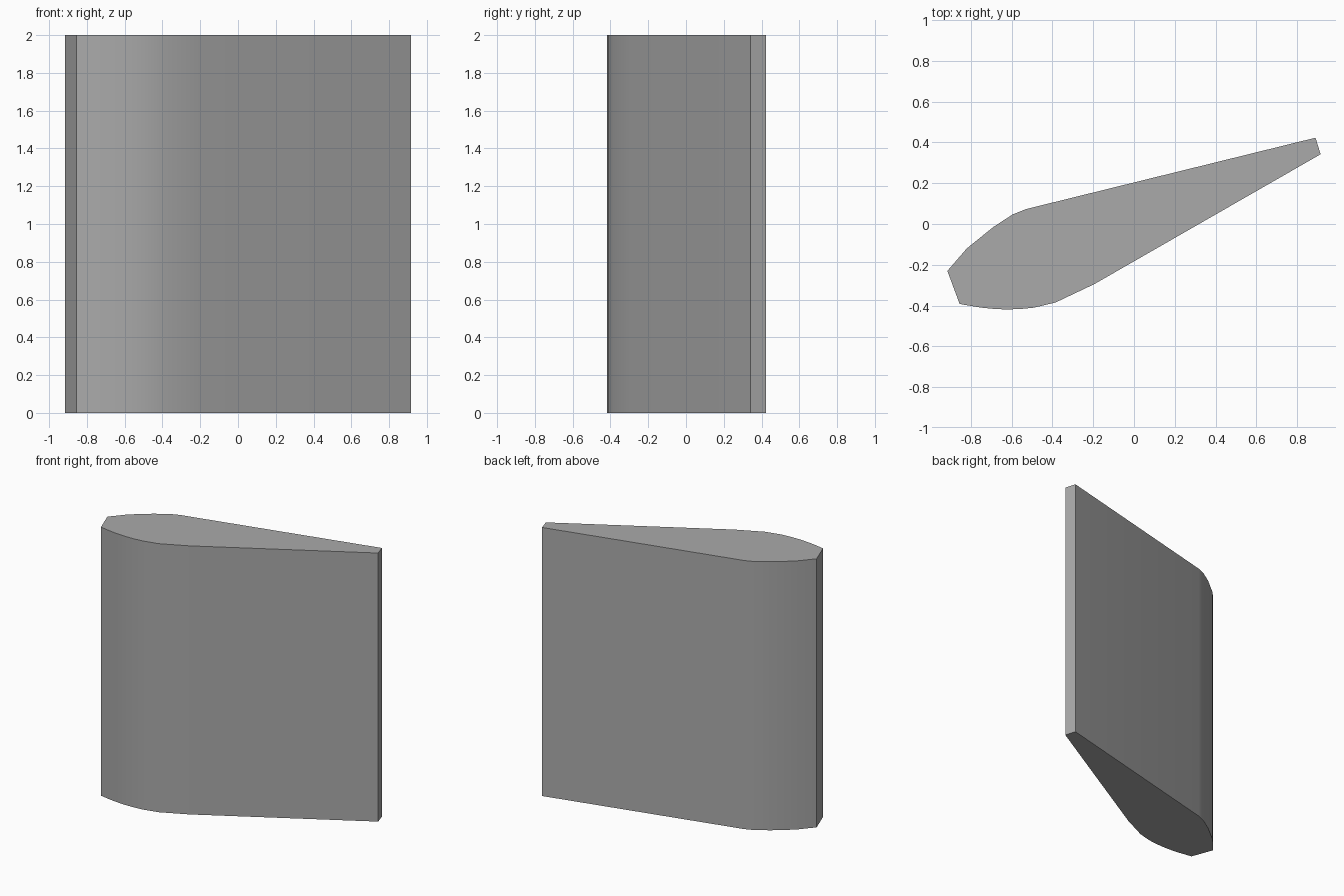
import bpy, bmesh, math

old = bpy.data.objects.get("Cube")
if old:
    bpy.data.objects.remove(old, do_unlink=True)

HEIGHT = 2.0

# Aerofoil outline, counter-clockwise seen from above
OUTLINE = [
    (-0.915, -0.23), (-0.855, -0.392), (-0.75, -0.41), (-0.69, -0.416),
    (-0.63, -0.419), (-0.56, -0.417), (-0.49, -0.41), (-0.385, -0.385),
    (-0.195, -0.295), (0.915, 0.342), (0.89, 0.423), (-0.53, 0.073),
    (-0.595, 0.047), (-0.69, -0.015), (-0.82, -0.12),
]

# Plain grey surface
grey = bpy.data.materials.new("grey")
grey.use_nodes = True
colour = (0.4, 0.4, 0.4, 1.0)
grey.diffuse_color = colour
grey.node_tree.nodes["Principled BSDF"].inputs["Base Color"].default_value = colour

# Blade: the outline raised to full height
bm = bmesh.new()
base = bm.faces.new([bm.verts.new((x, y, 0)) for x, y in OUTLINE])
raised = bmesh.ops.extrude_face_region(bm, geom=[base], use_keep_orig=True)
top_verts = [v for v in raised["geom"] if isinstance(v, bmesh.types.BMVert)]
bmesh.ops.translate(bm, verts=top_verts, vec=(0, 0, HEIGHT))
bmesh.ops.recalc_face_normals(bm, faces=bm.faces)

mesh = bpy.data.meshes.new("aerofoil_blade")
bm.to_mesh(mesh)
bm.free()
mesh.materials.append(grey)
blade = bpy.data.objects.new("aerofoil_blade", mesh)
bpy.context.collection.objects.link(blade)

# Smooth sides, crisp nose, tail and end caps
bpy.ops.object.select_all(action="DESELECT")
blade.select_set(True)
bpy.context.view_layer.objects.active = blade
bpy.ops.object.shade_smooth_by_angle(angle=math.radians(30))
